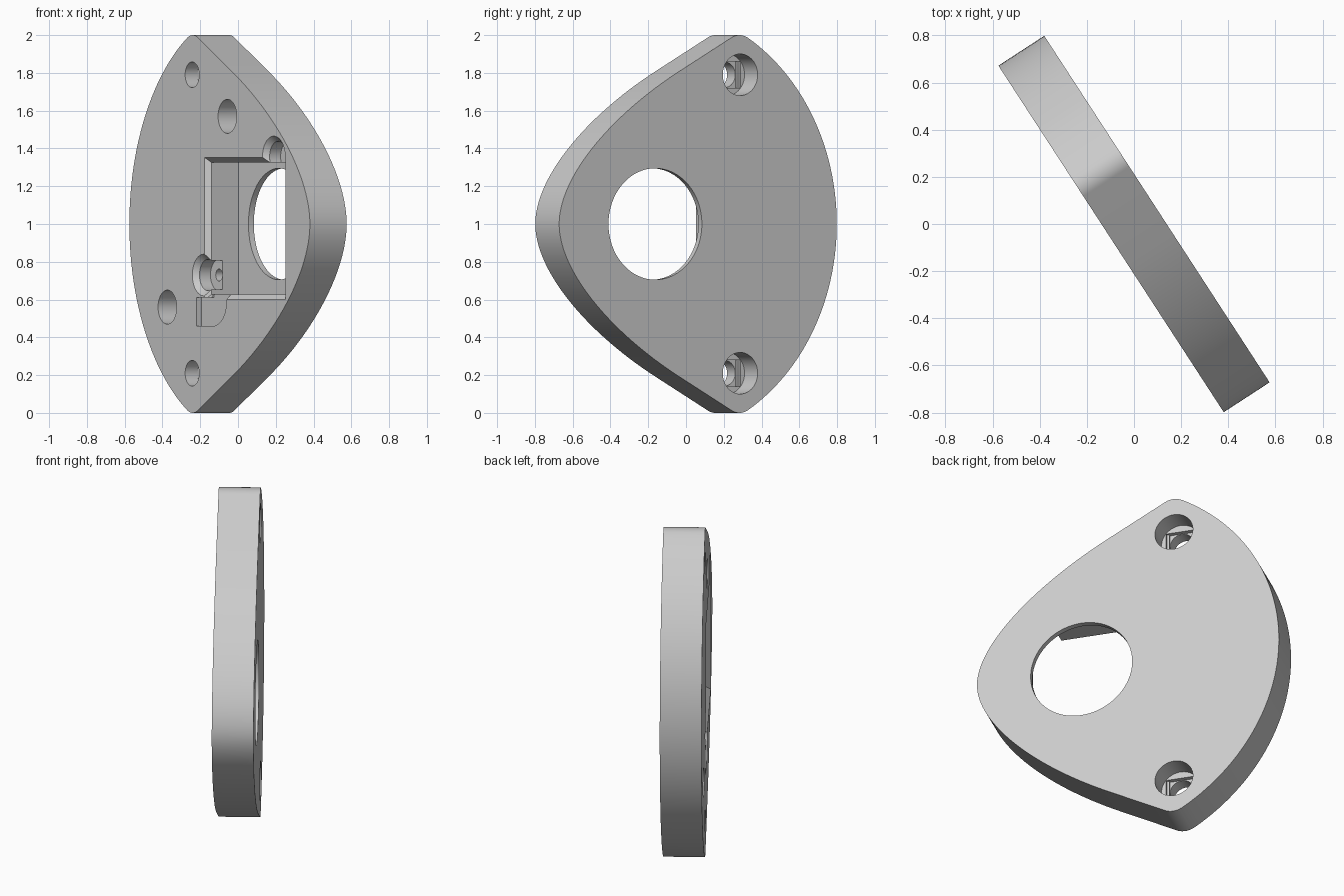
import bpy, bmesh, math
from mathutils import Vector

if "Cube" in bpy.data.objects:
    bpy.data.objects.remove(bpy.data.objects["Cube"])

# Plate frame: u runs along the plate, z is up, d is depth behind the front face
T = 0.232
ANG = math.atan2(0.545, 0.838)
U = Vector((math.sin(ANG), -math.cos(ANG), 0))
N = Vector((math.cos(ANG), math.sin(ANG), 0))


def place(u, z, d):
    return U * u + N * (d - T / 2) + Vector((0, 0, z))


def loft(name, a, b, d0, d1):
    """Solid between profile a at depth d0 and profile b at depth d1."""
    bm = bmesh.new()
    va = [bm.verts.new(place(u, z, d0)) for u, z in a]
    vb = [bm.verts.new(place(u, z, d1)) for u, z in b]
    bm.faces.new(va)
    bm.faces.new(vb)
    n = len(a)
    for i in range(n):
        j = (i + 1) % n
        bm.faces.new((va[i], va[j], vb[j], vb[i]))
    bmesh.ops.recalc_face_normals(bm, faces=bm.faces)
    me = bpy.data.meshes.new(name)
    bm.to_mesh(me)
    bm.free()
    ob = bpy.data.objects.new(name, me)
    bpy.context.collection.objects.link(ob)
    return ob


def arc(cu, cz, r, a0, a1, n):
    return [(cu + r * math.cos(math.radians(a0 + (a1 - a0) * i / n)),
             cz + r * math.sin(math.radians(a0 + (a1 - a0) * i / n))) for i in range(n + 1)]


def circle(cu, cz, r):
    return arc(cu, cz, r, 0, 360, 64)[:-1]


def rect(u0, u1, z0, z1, grow=0):
    return [(u0 - grow, z0 - grow), (u1 + grow, z0 - grow),
            (u1 + grow, z1 + grow), (u0 - grow, z1 + grow)]


# Outline, upper half: big arc, rounded tip, straight flank, curved nose
tip_u, tip_z, tip_r = -0.262, 1.9, 0.1
big = math.degrees(math.atan2(tip_z - 1, tip_u - 0.27))
upper = arc(0.27, 1, 1.1465, 180, big, 28)
upper += arc(tip_u, tip_z, tip_r, big, 61.5, 16)[1:]
p0, p1, p2, p3 = [Vector(p) for p in ((0.12, 1.807), (0.57, 1.562), (0.8765, 1.24), (0.8765, 1))]
for i in range(33):
    t = i / 32
    upper.append(tuple(p0 * (1 - t) ** 3 + p1 * 3 * t * (1 - t) ** 2 + p2 * 3 * t * t * (1 - t) + p3 * t ** 3))
outline = upper + [(u, 2 - z) for u, z in reversed(upper[1:-1])]
plate = loft("mounting_plate", outline, outline, 0, T)

cutters = []


def cut(a, d0, d1, b=None):
    cutters.append(loft("cutter", a, b or a, d0, d1))


# Mounting holes with counterbores on the back and stepped slots under them
for z in (0.21, 1.79):
    cut(circle(tip_u - 0.005, z, 0.068), -0.05, T + 0.05)
    cut(circle(tip_u - 0.005, z, 0.11), T - 0.127, T + 0.05)
    cut(rect(tip_u - 0.089, tip_u + 0.079, z - 0.069, z + 0.069), T - 0.14, T - 0.1)
    cut(rect(tip_u - 0.0745, tip_u + 0.0645, z - 0.0695, z + 0.0695), T - 0.153, T - 0.11)

# Blind holes on the front
for u, z in ((0.075, 1.57), (-0.508, 0.56)):
    cut(circle(u, z, 0.09), -0.05, 0.16)

# Square pocket with chamfered rim
C = 0.027
pocket = (-0.121, 0.613, 0.626, 1.326)
cut(rect(*pocket), -0.05, 0.198)
cut(rect(*pocket, grow=C + 0.01), -0.01, C, rect(*pocket, grow=0.0001))

# Screw seats on the pocket edge, chamfered, with pilot holes
for u, z in ((-0.155, 0.73), (0.526, 1.355)):
    cut(circle(u, z, 0.083), -0.05, 0.097)
    cut(circle(u, z, 0.083 + C + 0.01), -0.01, C + 0.0005, circle(u, z, 0.0832))
    cut(circle(u, z, 0.032), 0.05, 0.18)

# Shallow relief below the pocket, one rounded corner
relief = [(-0.226, 0.46)] + arc(-0.064, 0.59, 0.13, -90, 0, 16) + [(0.066, 0.64), (-0.1, 0.64), (-0.1, 0.61), (-0.226, 0.61)]
cut(relief, -0.05, 0.031)

# Large round window
cut(circle(0.27, 1, 0.295), 0.15, T + 0.05)

for c in cutters:
    c.hide_render = True
    m = plate.modifiers.new("cut", 'BOOLEAN')
    m.operation = 'DIFFERENCE'
    m.solver = 'EXACT'
    m.object = c
dg = bpy.context.evaluated_depsgraph_get()
mesh = bpy.data.meshes.new_from_object(plate.evaluated_get(dg))
plate.modifiers.clear()
plate.data = mesh
for c in cutters:
    bpy.data.objects.remove(c)

# Single grey finish
grey = bpy.data.materials.new("grey")
grey.diffuse_color = (0.6, 0.6, 0.6, 1)
grey.use_nodes = True
grey.node_tree.nodes["Principled BSDF"].inputs["Base Color"].default_value = grey.diffuse_color
mesh.materials.clear()
mesh.materials.append(grey)

bpy.context.view_layer.objects.active = plate
plate.select_set(True)
bpy.ops.object.shade_smooth_by_angle(angle=math.radians(25))
